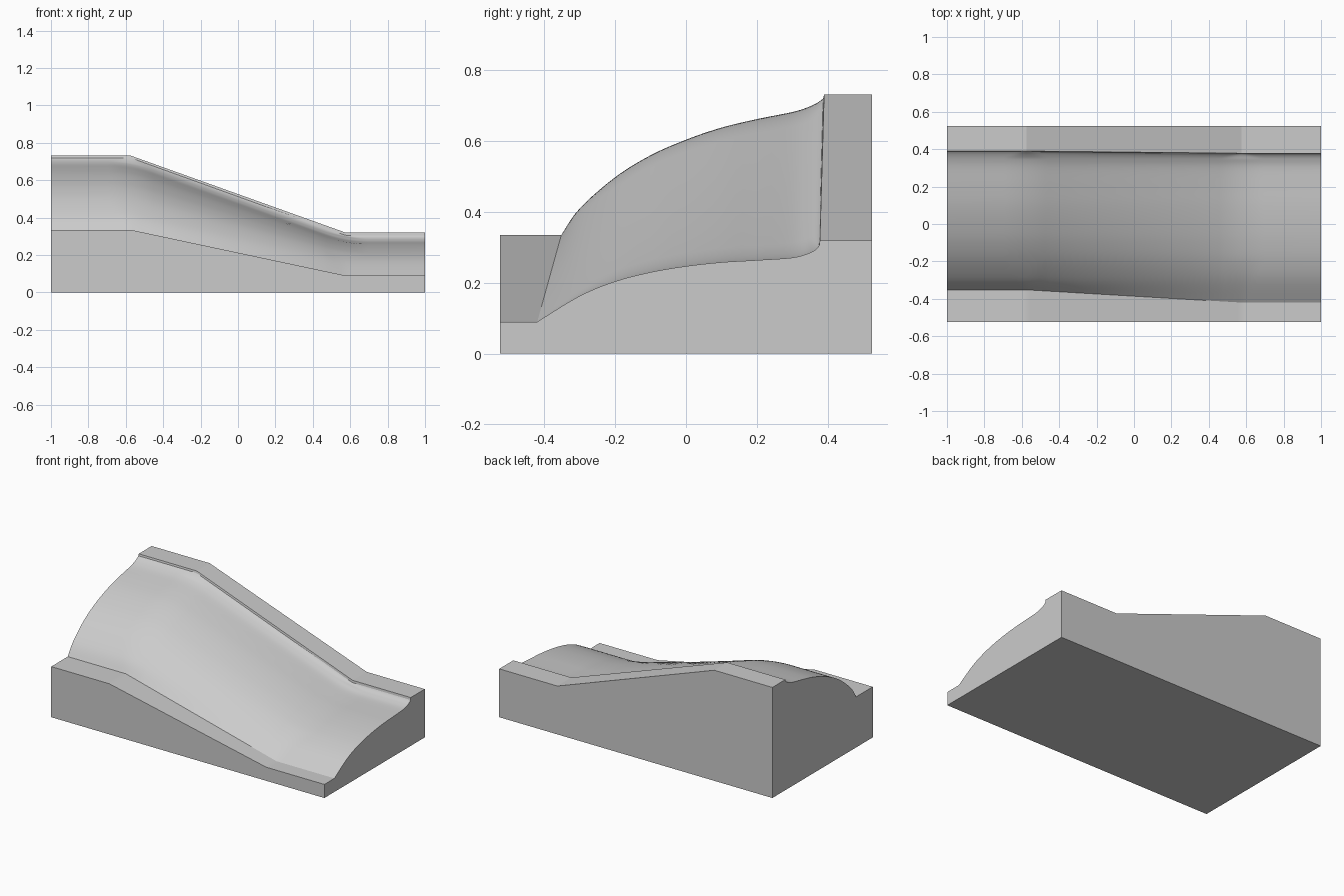
import bpy, bmesh, math

if "Cube" in bpy.data.objects:
    bpy.data.objects.remove(bpy.data.objects["Cube"])

HALF_DEPTH = 0.525
KINK = 0.575      # where the slope starts and ends
ROUND = 0.12      # length over which the curved face eases into the slope

# Curved face sections (y, z) at the tall and the low end, front to back
TALL = [(-.352, .335), (-.30, .41), (-.20, .498), (-.10, .56), (0, .604), (.10, .638), (.20, .662),
        (.30, .682), (.345, .696), (.372, .709), (.387, .72), (.39, .732)]
LOW = [(-.42, .09), (-.30, .163), (-.20, .204), (-.10, .23), (0, .247), (.10, .258), (.20, .264),
       (.30, .271), (.345, .283), (.366, .294), (.376, .305), (.378, .32)]


def smooth(points, steps=5):
    """Catmull-Rom curve through the points; the last lip stays straight."""
    body, out = points[:-1], []
    for i in range(len(body) - 1):
        a, b, c, d = (body[max(0, min(len(body) - 1, i + k))] for k in (-1, 0, 1, 2))
        for s in range(steps):
            t = s / steps
            out.append(tuple(0.5 * (2 * q + (r - p) * t + (2 * p - 5 * q + 4 * r - u) * t * t
                                    + (3 * q - p - 3 * r + u) * t ** 3)
                             for p, q, r, u in zip(a, b, c, d)))
    return out + [body[-1], points[-1]]


def ramp(x, r):
    """0 at the tall end, 1 at the low end, with corners rounded over r."""
    def soft(v):
        if r < 1e-4 or abs(v) >= r:
            return max(v, 0)
        return (v + r) ** 2 / (4 * r)
    return (soft(x + KINK) - soft(x - KINK)) / (2 * KINK)


tall, low = smooth(TALL), smooth(LOW)
count = len(tall)


def section(x):
    """Closed outline of the block at position x."""
    curve = []
    for i, (a, b) in enumerate(zip(tall, low)):
        t = ramp(x, ROUND * min(1, 5 * min(i, count - 1 - i) / count))
        curve.append((a[0] + (b[0] - a[0]) * t, a[1] + (b[1] - a[1]) * t))
    return ([(-HALF_DEPTH, 0), (-HALF_DEPTH, curve[0][1])] + curve
            + [(HALF_DEPTH, curve[-1][1]), (HALF_DEPTH, 0)])


# Stations along the length, with extra ones where the slope changes
stations = {-1.0, 1.0, 0.0, -.3, .3}
for k in range(-6, 7):
    stations |= {round(-KINK + k * ROUND / 6, 4), round(KINK + k * ROUND / 6, 4)}

# Sloped block skinned from section to section
bm = bmesh.new()
rings = [[bm.verts.new((x, y, z)) for y, z in section(x)] for x in sorted(stations)]
n = len(rings[0])
for r0, r1 in zip(rings, rings[1:]):
    for i in range(n):
        j = (i + 1) % n
        bm.faces.new((r0[i], r0[j], r1[j], r1[i]))
bm.faces.new(rings[0])
bm.faces.new(rings[-1])
bmesh.ops.recalc_face_normals(bm, faces=bm.faces)

mesh = bpy.data.meshes.new("sloped_block")
bm.to_mesh(mesh)
bm.free()
block = bpy.data.objects.new("sloped_block", mesh)
bpy.context.collection.objects.link(block)

grey = bpy.data.materials.new("light_grey")
grey.diffuse_color = (0.6, 0.6, 0.6, 1)
grey.use_nodes = True
grey.node_tree.nodes["Principled BSDF"].inputs["Base Color"].default_value = grey.diffuse_color
mesh.materials.append(grey)

# Smooth curved face, crisp ledges and ends
bpy.context.view_layer.objects.active = block
block.select_set(True)
bpy.ops.object.shade_smooth_by_angle(angle=math.radians(15))
